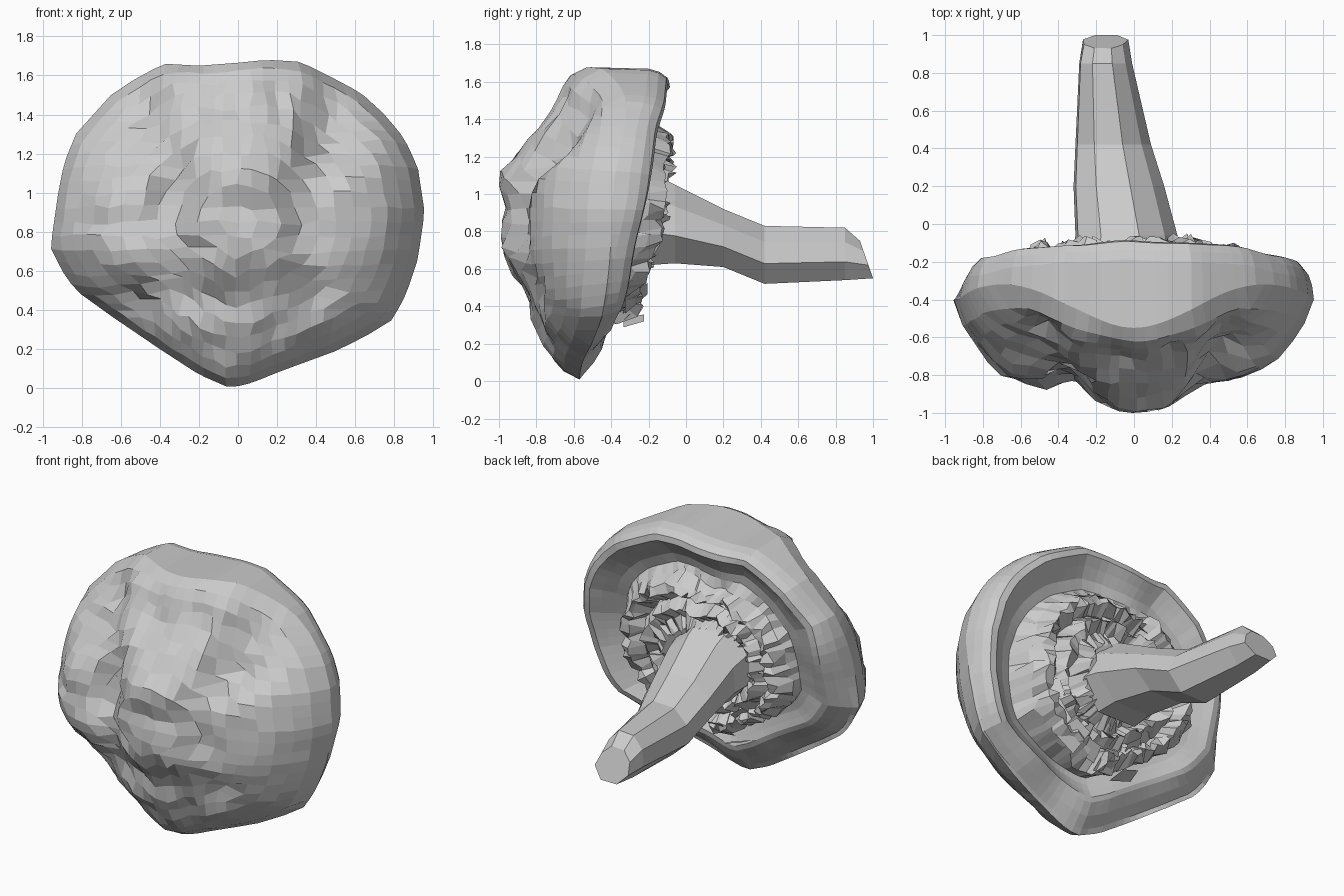
import bpy, bmesh, math, random
from mathutils import Vector, noise

random.seed(4)
cube = bpy.data.objects.get("Cube")
if cube:
    bpy.data.objects.remove(cube, do_unlink=True)

grey = bpy.data.materials.new("plain grey")
grey.use_nodes = True
grey.diffuse_color = (0.6, 0.6, 0.6, 1)
grey.node_tree.nodes["Principled BSDF"].inputs["Base Color"].default_value = (0.6, 0.6, 0.6, 1)

MID_Z = 0.85
RINGS = 11

# Cap outline, counter-clockwise from the bottom (x, z)
OUTLINE = [(-.04, 0), (.08, .03), (.2, .08), (.5, .19), (.66, .27), (.79, .35), (.86, .48), (.92, .66),
           (.955, .9), (.92, 1.13), (.85, 1.28), (.75, 1.4), (.63, 1.51), (.5, 1.58), (.32, 1.67),
           (.15, 1.68), (0, 1.665), (-.2, 1.65), (-.38, 1.66), (-.53, 1.58), (-.65, 1.5), (-.83, 1.3),
           (-.89, 1.15), (-.92, 1.0), (-.96, .72), (-.9, .6), (-.83, .5), (-.65, .37), (-.4, .2), (-.2, .07)]

# Lobes (negative) and clefts (positive) on the face: x, z, width, height, push
DENTS = [(.02, .83, .27, .33, -.13), (0, 1.14, .2, .13, -.07), (0, 1.52, .35, .17, .06),
         (.42, 1.17, .1, .12, .09), (-.33, .98, .09, .2, .1), (.48, 1.47, .1, .07, .05),
         (-.5, 1.46, .12, .08, .05), (.66, .85, .22, .4, -.04), (-.6, .7, .25, .25, -.06),
         (-.5, .38, .08, .1, .06), (-.3, .66, .09, .1, .06), (-.62, 1.0, .16, .08, -.05),
         (.58, 1.38, .26, .23, .09), (-.6, 1.38, .26, .22, .08), (.1, .3, .25, .1, -.03)]


def outline_radius(angle):
    """Distance from the cap middle to the outline along one direction."""
    d = Vector((math.cos(angle), math.sin(angle)))
    for i, a in enumerate(OUTLINE):
        a = Vector((a[0], a[1] - MID_Z))
        b = OUTLINE[(i + 1) % len(OUTLINE)]
        edge = Vector((b[0], b[1] - MID_Z)) - a
        det = d.x * edge.y - d.y * edge.x
        t = (a.x * edge.y - a.y * edge.x) / det
        u = (a.x * d.y - a.y * d.x) / det
        if t > 0 and -.001 <= u <= 1.001:
            return t
    return 0.9


def rough(x, y, z, scale):
    return noise.noise(Vector((x, y, z)) * scale)


def front_point(f, angle):
    s, c = math.sin(angle), math.cos(angle)
    r = f * outline_radius(angle)
    x, z = r * c, MID_Z + r * s
    wide = -.4 + (-.17 * s ** 2 if s < 0 else .35 * (s * c) ** 2 - .15 * s ** 8)
    y = wide - (.85 + wide) * max(0, 1 - f ** 2.6) ** .6
    fade = min(1, (1 - f) * 5)
    for cx, cz, w, h, push in DENTS:
        y += fade * push * math.exp(-((x - cx) / w) ** 4 - ((z - cz) / h) ** 4)
    calm = x > .45 and z < 1.1
    y += fade * (.02 if calm else .06) * rough(x, 0, z, 5)
    wobble = fade * (.006 if calm else .016)
    return Vector((x + random.uniform(-wobble, wobble), max(y, -1),
                   z + random.uniform(-wobble, wobble)))


def back_point(f, drop, angle, gill):
    s = math.sin(angle)
    down = max(0, -s)
    r = f * outline_radius(angle)
    if gill:
        x, z = r * math.cos(angle), MID_Z + r * s
        y = -.14 + .03 * max(0, s) - .27 * f * down + drop
        y += .07 * rough(x, 7, z, 6) + random.uniform(-.025, .025)
        return Vector((x + random.uniform(-.02, .02), y, z + random.uniform(-.02, .02)))
    # the rim tucks inward low on the right and is hollowest high on the left
    r *= 1 - .15 * max(0, math.cos(angle - 1.35 * math.pi)) * min(1, 20 * (1 - f))
    x, z = r * math.cos(angle), MID_Z + r * s
    lip = -.24 + (.15 * s if s > 0 else .2 * s)
    if f < .9:
        drop *= .65 + .35 * math.cos(angle - math.pi / 4)
    return Vector((x, lip + drop + .03 * rough(x, 3, z, 3), z))


def new_object(name, bm):
    bmesh.ops.recalc_face_normals(bm, faces=bm.faces)
    mesh = bpy.data.meshes.new(name)
    bm.to_mesh(mesh)
    bm.free()
    mesh.materials.append(grey)
    obj = bpy.data.objects.new(name, mesh)
    bpy.context.collection.objects.link(obj)


def bridge(bm, loops):
    """Join neighbouring vertex loops with quads."""
    for a, b in zip(loops, loops[1:]):
        for i in range(len(a)):
            j = (i + 1) % len(a)
            bm.faces.new((a[i], a[j], b[j], b[i]))


def square_angle(i, j):
    """Direction of a grid corner once the square grid is rounded into a disc."""
    if abs(i) >= abs(j):
        return (0 if i >= 0 else math.pi) + (math.pi / 4 * j / i if i else 0)
    return (math.pi / 2 if j > 0 else -math.pi / 2) - math.pi / 4 * i / j


# Cap face: an even quad grid rounded to the outline
bm = bmesh.new()
grid = {}
span = range(-RINGS, RINGS + 1)
for i in span:
    for j in span:
        t = max(abs(i), abs(j)) / RINGS
        grid[i, j] = bm.verts.new(front_point(1 - (1 - t) ** 1.25, square_angle(i, j)))
for i in span[:-1]:
    for j in span[:-1]:
        bm.faces.new((grid[i, j], grid[i + 1, j], grid[i + 1, j + 1], grid[i, j + 1]))

# Cap back: rolled rim, hollow and ragged concentric gills
edge = sorted((square_angle(i, j) % math.tau, i, j) for i, j in grid if max(abs(i), abs(j)) == RINGS)
loops = [[grid[i, j] for a, i, j in edge]]
for f, drop, gill in [(.99, -.1, False), (.97, -.045, False), (.935, -.005, False), (.89, 0, False),
                      (.83, -.05, False), (.76, -.1, False), (.69, -.12, False),
                      (.63, -.07, True), (.58, .01, True), (.53, .02, True), (.47, -.07, True),
                      (.41, .02, True), (.34, -.05, True), (.25, 0, True)]:
    loops.append([bm.verts.new(back_point(f, drop, a, gill)) for a, i, j in edge])
bridge(bm, loops)
bm.faces.new(loops[-1])
new_object("cap", bm)

# Stem: faceted, tapering and slightly bent
STEM = [(-.2, -.04, .29, .62, 1.12), (-.06, -.04, .27, .63, 1.05), (.2, -.08, .24, .61, .92),
        (.42, -.11, .2, .52, .83), (.85, -.15, .14, .54, .82), (.965, -.15, .12, .55, .75)]
SECTION = [(-1, -.35), (-.45, -1), (.5, -1), (1, -.3), (.75, .45), (.25, 1), (-.5, .95), (-.95, .4)]
bm = bmesh.new()
loops = []
for y, cx, half, low, high in STEM:
    mid, tall = (low + high) / 2, (high - low) / 2
    slant = .035 if y > .9 else 0
    loops.append([bm.verts.new((cx + half * u, y - slant * v, mid + tall * v)) for u, v in SECTION])
bridge(bm, loops)
bm.faces.new(loops[0])
bm.faces.new(loops[-1])
new_object("stem", bm)

# Ragged gill flaps lying around the stem foot
bm = bmesh.new()
for i in range(20):
    a = math.tau * i / 20 + random.uniform(-.1, .1)
    out = Vector((math.cos(a), 0, math.sin(a)))
    low = max(0, -out.z)
    side = Vector((-out.z, 0, out.x)) * random.uniform(.06, .12)
    base = Vector((0, -.24 - .1 * low, MID_Z)) + out * random.uniform(.38, .5) * (1 + .15 * low)
    tip = base + out * random.uniform(-.12, .0) + Vector((0, random.uniform(.06, .12), 0))
    corners = [base - side, base + side, tip + side * .7, tip - side * .7]
    bm.faces.new([bm.verts.new(p) for p in corners])
new_object("gill_flaps", bm)
